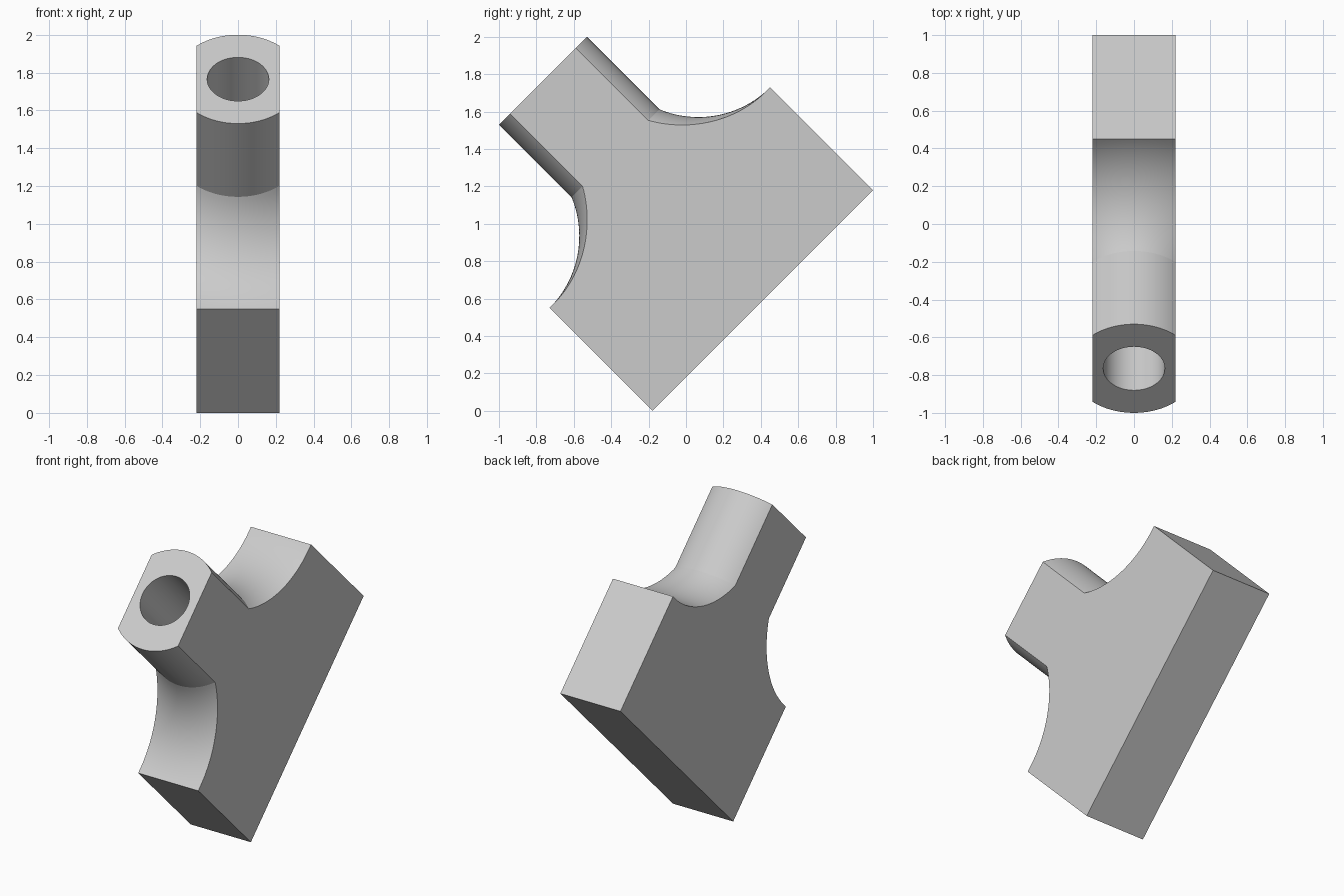
import bpy, bmesh, math
from mathutils import Matrix

cube = bpy.data.objects.get("Cube")
if cube:
    bpy.data.objects.remove(cube, do_unlink=True)

# Dimensions along and around the tilted axis
BOTTOM, SHOULDER, TIP, HOLE_FLOOR = 0.127, 0.905, 1.789, 0.95
TUBE_R, HOLE_R, OUTER_R = 0.332, 0.163, 0.95
HALF_X, HALF_W = 0.22, 0.834
FILLET_R = 0.543
SEGMENTS, ARC_STEPS = 128, 28

grey = bpy.data.materials.new("light_grey")
grey.use_nodes = True
colour = (0.6, 0.6, 0.6, 1)
grey.diffuse_color = colour
grey.node_tree.nodes["Principled BSDF"].inputs["Base Color"].default_value = colour


def make_object(name, bm):
    bmesh.ops.recalc_face_normals(bm, faces=bm.faces)
    mesh = bpy.data.meshes.new(name)
    bm.to_mesh(mesh)
    bm.free()
    mesh.materials.append(grey)
    obj = bpy.data.objects.new(name, mesh)
    bpy.context.collection.objects.link(obj)
    return obj


# Turned profile: base disc, concave fillet, tube and blind bore
profile = [(0, BOTTOM), (OUTER_R, BOTTOM), (OUTER_R, SHOULDER)]
sweep = math.asin((HALF_W - TUBE_R) / FILLET_R)
for i in range(ARC_STEPS + 1):
    a = sweep * i / ARC_STEPS
    profile.append((HALF_W - FILLET_R * math.sin(a),
                    SHOULDER + FILLET_R * (1 - math.cos(a))))
profile += [(TUBE_R, TIP), (HOLE_R, TIP), (HOLE_R, HOLE_FLOOR), (0, HOLE_FLOOR)]

bm = bmesh.new()
verts = [bm.verts.new((r, 0, h)) for r, h in profile]
edges = [bm.edges.new(pair) for pair in zip(verts, verts[1:])]
bmesh.ops.spin(bm, geom=verts + edges, cent=(0, 0, 0), axis=(0, 0, 1),
               angle=math.tau, steps=SEGMENTS, use_merge=True)
bmesh.ops.remove_doubles(bm, verts=bm.verts, dist=0.0001)
body = make_object("tee_bracket", bm)

# Rectangular envelope that trims the turned body to a slab
bm = bmesh.new()
bmesh.ops.create_cube(bm, size=2, matrix=Matrix.Translation((0, 0, 1))
                      @ Matrix.Diagonal((HALF_X, HALF_W, 1.5, 1)))
envelope = make_object("slab_envelope", bm)
envelope.hide_render = True

trim = body.modifiers.new("trim_to_slab", 'BOOLEAN')
trim.operation = 'INTERSECT'
trim.solver = 'EXACT'
trim.object = envelope
bpy.context.view_layer.objects.active = body
body.select_set(True)
bpy.ops.object.modifier_apply(modifier=trim.name)
bpy.data.objects.remove(envelope, do_unlink=True)

# Lean the axis forward and smooth the curved faces
body.location = (0, 0.5, 0.5)
body.rotation_euler = (math.radians(45), 0, 0)
bpy.ops.object.shade_smooth_by_angle(angle=math.radians(20))
